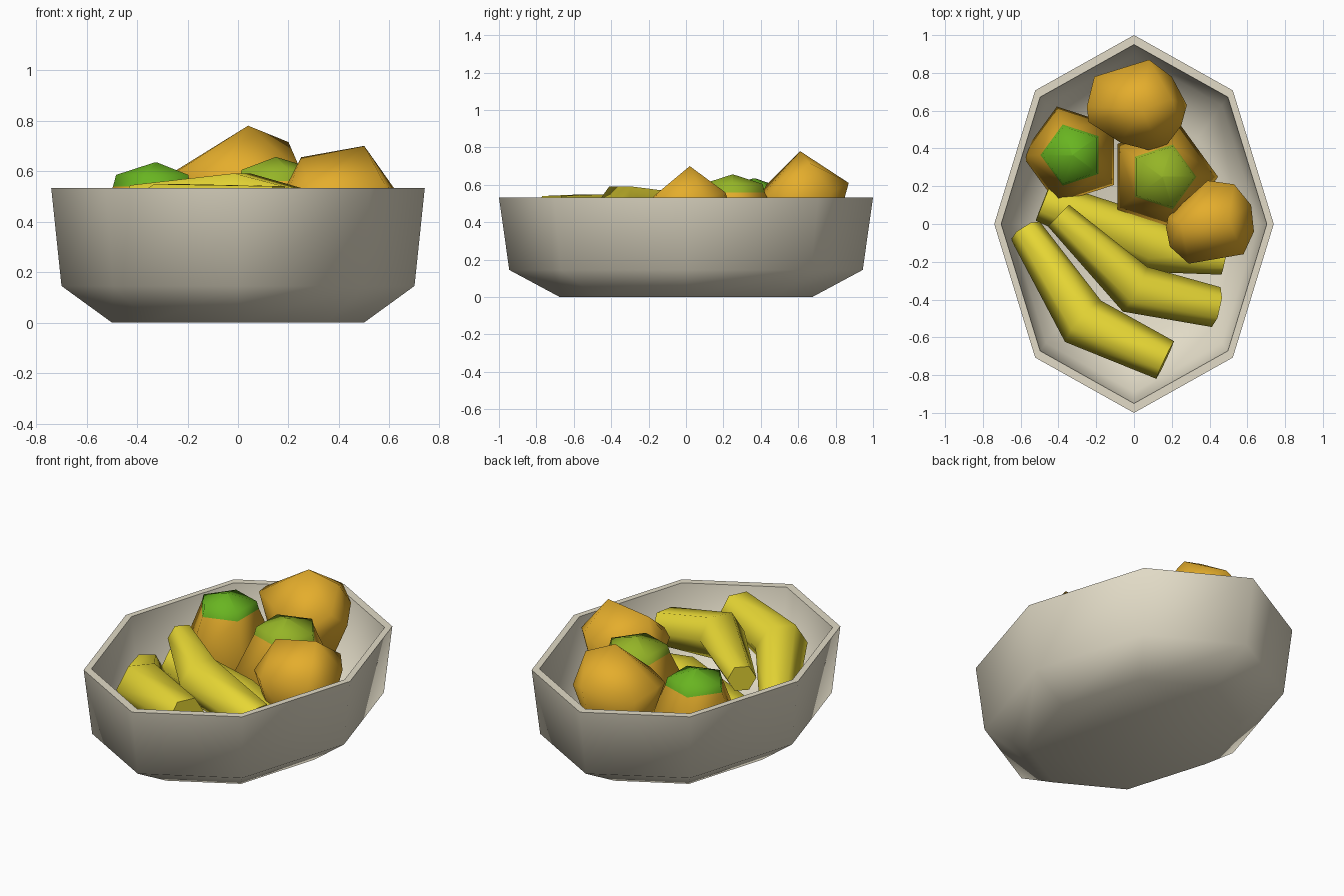
import bpy, bmesh, math
from mathutils import Vector

if "Cube" in bpy.data.objects:
    bpy.data.objects.remove(bpy.data.objects["Cube"])


def material(name, rgb):
    m = bpy.data.materials.new(name)
    m.diffuse_color = (*rgb, 1)
    m.use_nodes = True
    m.node_tree.nodes["Principled BSDF"].inputs["Base Color"].default_value = m.diffuse_color
    return m


STONE = material("warm_grey_ceramic", (0.76, 0.71, 0.57))
ORANGE = material("mango_orange", (0.78, 0.42, 0.025))
YELLOW = material("banana_yellow", (0.80, 0.68, 0.035))
GREEN = material("leaf_green", (0.14, 0.46, 0.015))
LIME = material("lime_green", (0.30, 0.46, 0.02))


def finish(bm, name, mats, angle):
    bmesh.ops.recalc_face_normals(bm, faces=bm.faces)
    me = bpy.data.meshes.new(name)
    bm.to_mesh(me)
    bm.free()
    ob = bpy.data.objects.new(name, me)
    bpy.context.collection.objects.link(ob)
    for m in mats:
        me.materials.append(m)
    bpy.ops.object.select_all(action='DESELECT')
    ob.select_set(True)
    bpy.context.view_layer.objects.active = ob
    bpy.ops.object.shade_smooth_by_angle(angle=math.radians(angle))
    return ob


def loft(rings, name, mats, angle=62, color=lambda i: 0):
    """Skin a list of equal rings of points and cap both ends."""
    bm = bmesh.new()
    rows = [[bm.verts.new(p) for p in r] for r in rings]
    n = len(rows[0])
    for i, (a, b) in enumerate(zip(rows, rows[1:])):
        for k in range(n):
            f = bm.faces.new((a[k], a[(k + 1) % n], b[(k + 1) % n], b[k]))
            f.material_index = color(i)
    bm.faces.new(rows[0]).material_index = color(0)
    bm.faces.new(rows[-1]).material_index = color(len(rows))
    return finish(bm, name, mats, angle)


def ring(c, rx, ry, n, phase=0.0):
    return [Vector((c[0] + rx * math.cos(phase + k * math.tau / n),
                    c[1] + ry * math.sin(phase + k * math.tau / n), c[2]))
            for k in range(n)]


# Bowl: eight-sided oval shell, outside up, over the rim, down to the inner floor
profile = [(0.675, 0), (0.945, 0.145), (1, 0.533), (0.95, 0.533), (0.89, 0.17), (0.64, 0.05)]
loft([ring((0, 0, z), 0.74 * r, r, 8) for r, z in profile], "bowl", [STONE])


# Standing mangoes with green caps
def mango(name, x, y, lift, phase, green, wide, cap):
    prof = [(0.03, 0.06), (0.17, 0.12), (wide, 0.30), (cap + 0.012, 0.54), (cap, 0.585), (0.004, 0.635)]
    loft([ring((x, y, z + lift), r, r, 5, phase) for r, z in prof], name,
         [ORANGE, green], 85, lambda i: 1 if i >= 3 else 0)


mango("mango_left", -0.325, 0.365, 0.0, math.pi, GREEN, 0.27, 0.158)
mango("mango_middle", 0.15, 0.25, 0.02, 0.0, LIME, 0.295, 0.168)


# Tilted mangoes: faceted bodies hulled from a few corner points
def tilted_mango(name, pts, base, r):
    bm = bmesh.new()
    low = ring(base, r, r, 5) + [Vector(base) - Vector((0, 0, 0.07))]
    for p in list(pts) + low:
        bm.verts.new(p)
    bmesh.ops.convex_hull(bm, input=bm.verts)
    loose = [v for v in bm.verts if not v.link_faces]
    bmesh.ops.delete(bm, geom=loose, context='VERTS')
    finish(bm, name, [ORANGE], 85)


tilted_mango("mango_back", [
    (0.04, 0.61, 0.78), (0.20, 0.66, 0.715), (-0.21, 0.78, 0.56), (-0.24, 0.54, 0.60),
    (-0.25, 0.62, 0.60), (0.08, 0.87, 0.61), (0.14, 0.375, 0.50), (-0.07, 0.43, 0.60),
    (0.28, 0.63, 0.50), (0.25, 0.52, 0.60), (0.20, 0.78, 0.56)], (0.02, 0.62, 0.29), 0.17)
tilted_mango("mango_right", [
    (0.50, 0.02, 0.70), (0.25, 0.0, 0.655), (0.39, 0.23, 0.50), (0.53, 0.21, 0.56),
    (0.62, 0.10, 0.53), (0.635, -0.04, 0.50), (0.58, -0.16, 0.55), (0.29, -0.21, 0.50),
    (0.19, -0.12, 0.50), (0.17, -0.02, 0.50), (0.18, 0.04, 0.50)], (0.42, 0.0, 0.24), 0.17)


# Bananas: six-sided tubes with one bend and flat tips
def banana(name, path, radii):
    p = [Vector(q) for q in path]
    tangents = [p[1] - p[0], (p[1] - p[0]).normalized() + (p[2] - p[1]).normalized(), p[2] - p[1]]
    rings = []
    for c, t, r in zip(p, tangents, radii):
        t = t.normalized()
        side = t.cross(Vector((0, 0, 1))).normalized()
        up = side.cross(t)
        rings.append([c + r * (side * math.cos(k * math.pi / 3) + up * math.sin(k * math.pi / 3))
                      for k in range(6)])
    loft(rings, name, [YELLOW], 70)


banana("banana_front", [(-0.575, -0.035, 0.27), (-0.27, -0.515, 0.425), (0.165, -0.72, 0.445)],
       (0.09, 0.145, 0.11))
banana("banana_middle", [(-0.40, 0.045, 0.475), (0.005, -0.345, 0.475), (0.435, -0.44, 0.38)],
       (0.08, 0.135, 0.108))
banana("banana_back", [(-0.48, 0.12, 0.27), (0.10, -0.11, 0.26), (0.48, -0.195, 0.25)],
       (0.11, 0.15, 0.075))
